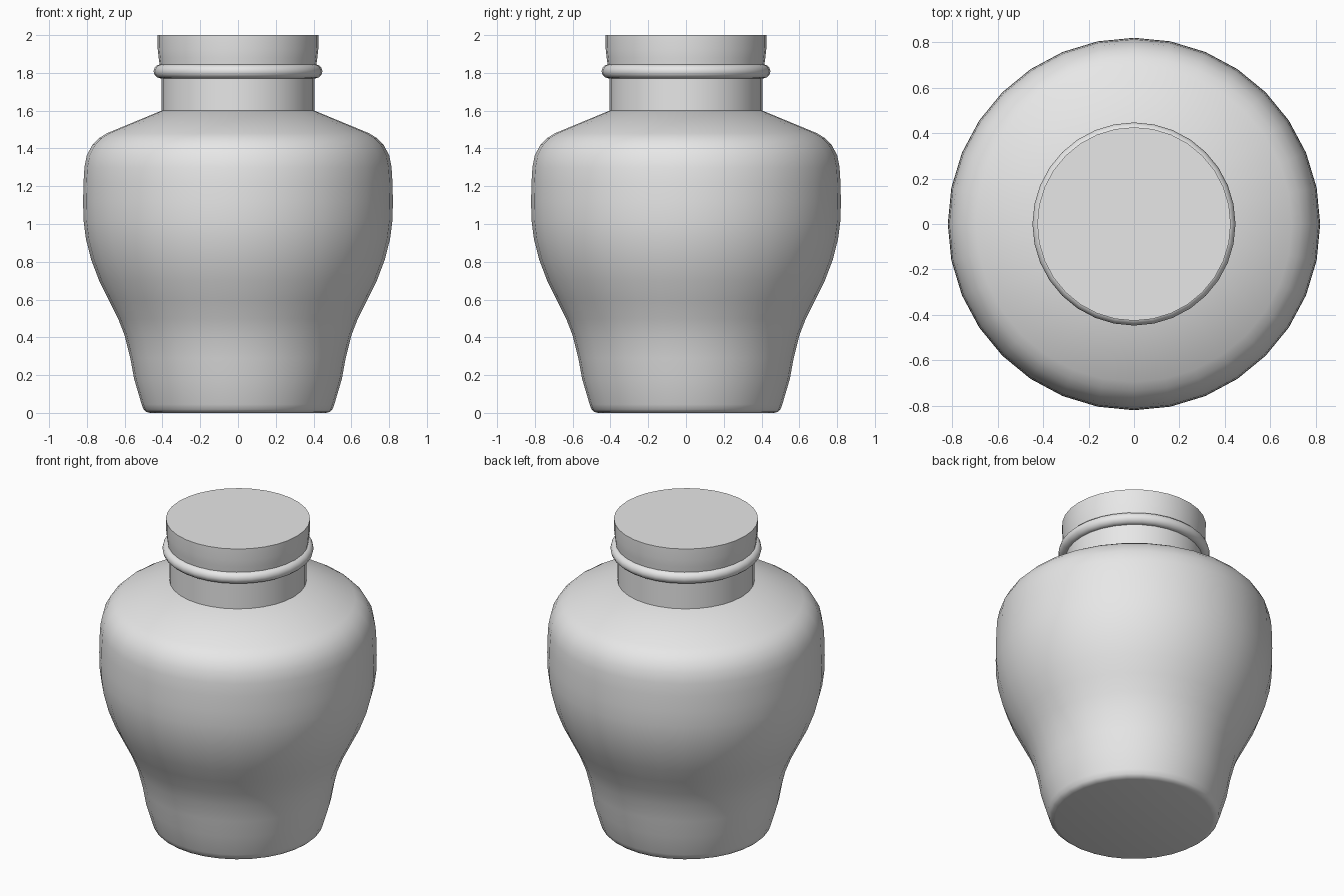
import bpy, bmesh, math

if "Cube" in bpy.data.objects:
    bpy.data.objects.remove(bpy.data.objects["Cube"])

SIDES = 32

clay = bpy.data.materials.new("plain grey")
clay.diffuse_color = (0.8, 0.8, 0.8, 1)
clay.use_nodes = True
clay.node_tree.nodes["Principled BSDF"].inputs["Base Color"].default_value = clay.diffuse_color


def finish(ob, angle=35):
    ob.data.materials.clear()
    ob.data.materials.append(clay)
    bpy.ops.object.select_all(action='DESELECT')
    ob.select_set(True)
    bpy.context.view_layer.objects.active = ob
    bpy.ops.object.shade_smooth_by_angle(angle=math.radians(angle))


def lathe(name, profile):
    """Turn (radius, height) points, listed bottom to top, around z and cap both ends."""
    bm = bmesh.new()
    rings = []
    for r, z in profile:
        rings.append([bm.verts.new((r * math.cos(2 * math.pi * i / SIDES),
                                    r * math.sin(2 * math.pi * i / SIDES), z))
                      for i in range(SIDES)])
    for a, b in zip(rings, rings[1:]):
        for i in range(SIDES):
            j = (i + 1) % SIDES
            bm.faces.new((a[i], a[j], b[j], b[i]))
    bm.faces.new(rings[0][::-1])
    bm.faces.new(rings[-1])
    me = bpy.data.meshes.new(name)
    bm.to_mesh(me)
    bm.free()
    ob = bpy.data.objects.new(name, me)
    bpy.context.collection.objects.link(ob)
    finish(ob)
    return ob


# Jar body: rounded foot, waist, full belly and sloping shoulder
lathe("jar_body", [
    (0.465, 0.0), (0.485, 0.005), (0.50, 0.018), (0.51, 0.045),
    (0.55, 0.18), (0.57, 0.29), (0.60, 0.41), (0.635, 0.50), (0.685, 0.60),
    (0.735, 0.70), (0.777, 0.81), (0.805, 0.92), (0.818, 1.02), (0.82, 1.12),
    (0.818, 1.22), (0.813, 1.30), (0.80, 1.365), (0.77, 1.42),
    (0.735, 1.455), (0.695, 1.48), (0.405, 1.60)])

# Neck
lathe("jar_neck", [(0.405, 1.59), (0.405, 1.85)])

# Rim ring round the neck
bpy.ops.mesh.primitive_torus_add(major_segments=SIDES, minor_segments=12,
                                 major_radius=0.41, minor_radius=0.037,
                                 location=(0, 0, 1.808))
ring = bpy.context.object
ring.name = "neck_ring"
finish(ring, 60)

# Lid, slightly wider towards the top
lathe("lid", [(0.414, 1.835), (0.42, 1.88), (0.425, 1.925), (0.426, 2.0)])
